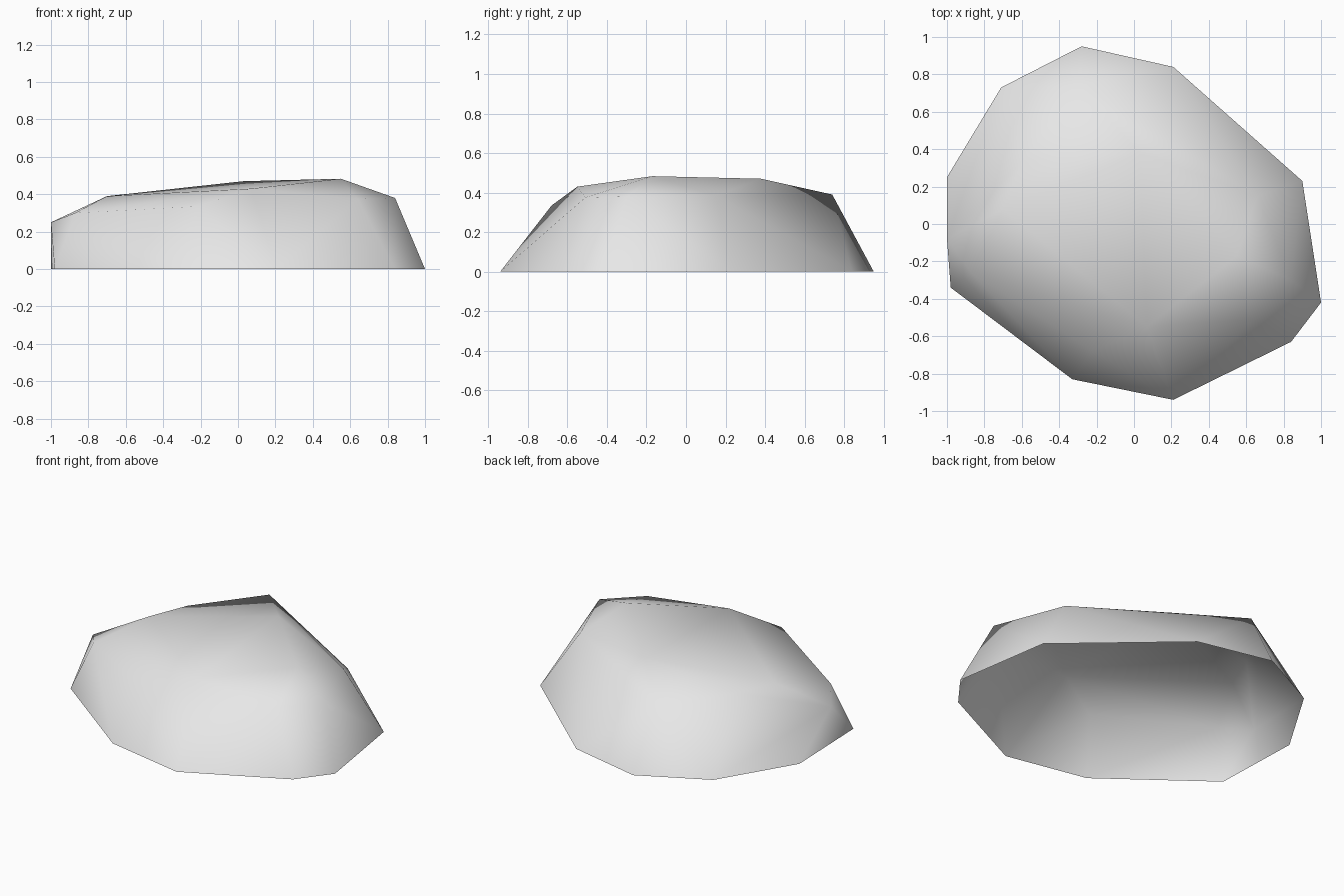
import bpy
import bmesh

if "Cube" in bpy.data.objects:
    bpy.data.objects.remove(bpy.data.objects["Cube"], do_unlink=True)

# Stone colour
stone = bpy.data.materials.new("light_grey_stone")
stone.use_nodes = True
colour = (0.8, 0.8, 0.8, 1.0)
stone.diffuse_color = colour
stone.node_tree.nodes["Principled BSDF"].inputs["Base Color"].default_value = colour

# Ground outline of the boulder, counter-clockwise
outline = [(-1, .25), (-.98, -.34), (-.33, -.83), (.21, -.94), (.84, -.63),
           (1, -.42), (.9, .23), (.21, .84), (-.28, .95), (-.71, .73)]

# Shoulder corners, where the sides turn into the top
shoulder = [(-1, -.08, .25), (-.87, -.26, .3), (-.22, -.68, .335),
            (.07, -.55, .43), (.64, -.51, .375), (.84, -.3, .38),
            (.66, .15, .385), (-.29, .74, .39), (-.6, .33, .39),
            (-.7, .08, .39)]

# High points of the crown
crown = [(.55, -.17, .483), (.03, .38, .47)]

# Wrap the corners in a faceted skin
bm = bmesh.new()
for x, y in outline:
    bm.verts.new((x, y, 0))
for corner in shoulder + crown:
    bm.verts.new(corner)
hull = bmesh.ops.convex_hull(bm, input=bm.verts[:])
inner = [v for v in bm.verts if not v.link_faces]
bmesh.ops.delete(bm, geom=inner, context="VERTS")

# Leave the underside open
bmesh.ops.recalc_face_normals(bm, faces=bm.faces[:])
under = [f for f in bm.faces if all(v.co.z < .001 for v in f.verts)]
bmesh.ops.delete(bm, geom=under, context="FACES")
for face in bm.faces:
    face.smooth = True

mesh = bpy.data.meshes.new("boulder")
bm.to_mesh(mesh)
bm.free()
mesh.materials.append(stone)
boulder = bpy.data.objects.new("boulder", mesh)
bpy.context.collection.objects.link(boulder)
